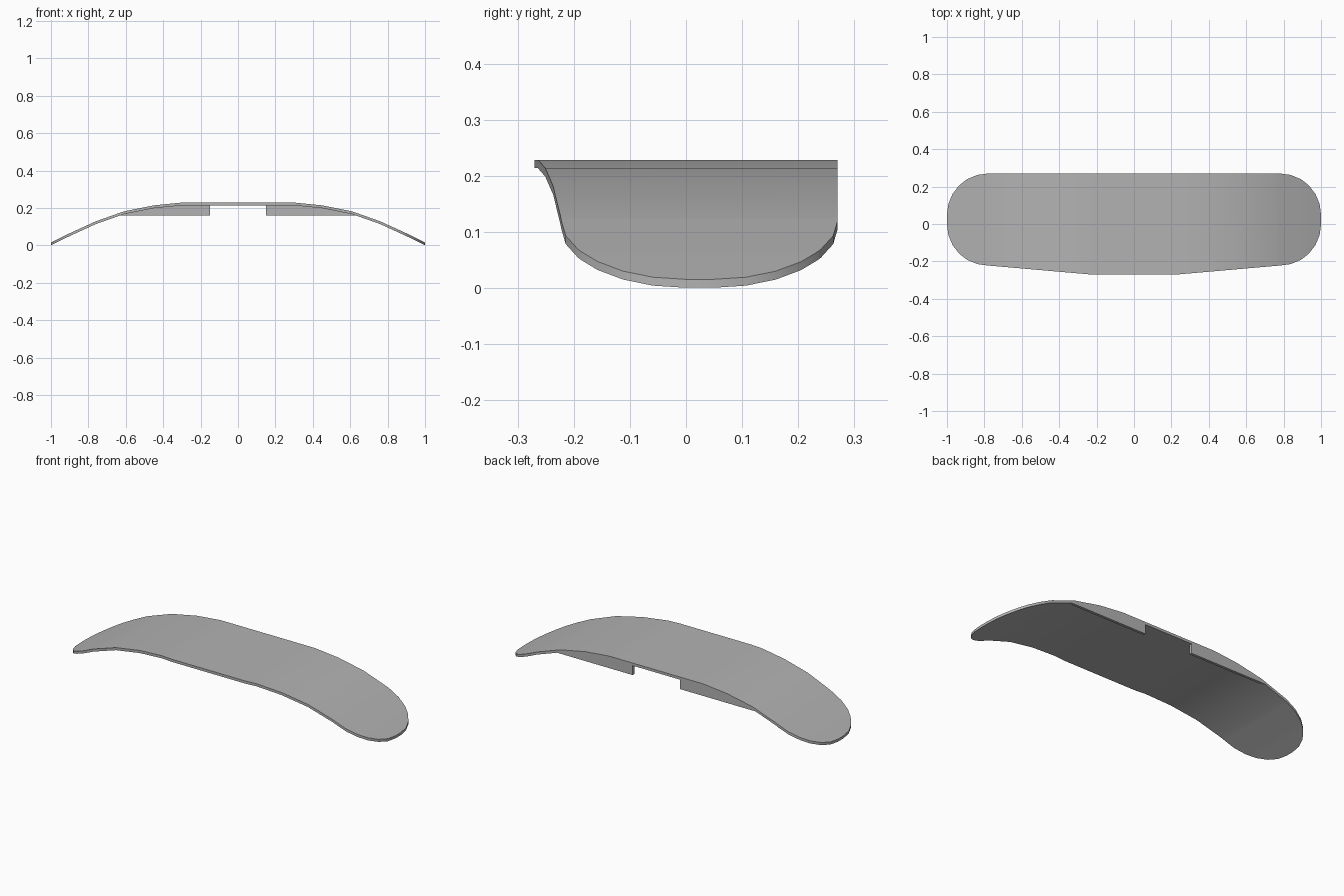
import bpy, bmesh, math

cube = bpy.data.objects.get("Cube")
if cube:
    bpy.data.objects.remove(cube, do_unlink=True)

# Plain grey material
grey = bpy.data.materials.new("grey")
grey.use_nodes = True
colour = (0.45, 0.45, 0.45, 1)
grey.diffuse_color = colour
grey.node_tree.nodes["Principled BSDF"].inputs["Base Color"].default_value = colour

ARCH = [(0, 0.229), (0.3, 0.229), (0.45, 0.214), (0.61, 0.182),
        (0.76, 0.129), (0.9, 0.065), (1, 0.016)]
THICK = 0.015
RADIUS = 0.22
CORNER = 1 - RADIUS
BACK, FRONT_MID, FRONT_END = 0.27, -0.27, -0.222


def arch_z(x):
    """Height of the top surface at distance x from the middle."""
    for (x0, z0), (x1, z1) in zip(ARCH, ARCH[1:]):
        if x <= x1:
            return z0 + (z1 - z0) * (x - x0) / (x1 - x0)
    return ARCH[-1][1]


def outline(x):
    """Front and back edge at distance x from the middle."""
    taper = min(max((x - 0.23) / (CORNER - 0.23), 0), 1)
    front = FRONT_MID + (FRONT_END - FRONT_MID) * taper
    inset = 0
    if x > CORNER:
        inset = RADIUS - math.sqrt(max(RADIUS ** 2 - (x - CORNER) ** 2, 0))
    return front + inset, BACK - inset


def strip(name, sections):
    """Join four-cornered sections into a closed solid."""
    bm = bmesh.new()
    rings = [[bm.verts.new(p) for p in s] for s in sections]
    for a, b in zip(rings, rings[1:]):
        for i in range(4):
            j = (i + 1) % 4
            bm.faces.new((a[i], a[j], b[j], b[i]))
    bm.faces.new(rings[0])
    bm.faces.new(rings[-1])
    bmesh.ops.remove_doubles(bm, verts=bm.verts, dist=0.0001)
    bmesh.ops.recalc_face_normals(bm, faces=bm.faces)
    mesh = bpy.data.meshes.new(name)
    bm.to_mesh(mesh)
    bm.free()
    mesh.materials.append(grey)
    obj = bpy.data.objects.new(name, mesh)
    bpy.context.collection.objects.link(obj)
    bpy.ops.object.select_all(action='DESELECT')
    obj.select_set(True)
    bpy.context.view_layer.objects.active = obj
    bpy.ops.object.shade_smooth_by_angle(angle=math.radians(30))
    return obj


# Arched panel with rounded ends
half = {0.23, CORNER} | {x for x, z in ARCH[1:]}
half |= {CORNER + RADIUS * math.sin(math.radians(a)) for a in range(15, 90, 15)}
half = sorted(half)
panel = []
for x in [-h for h in reversed(half)] + half:
    front, back = outline(abs(x))
    top = arch_z(abs(x))
    low = max(top - THICK, 0)
    panel.append([(x, front, low), (x, back, low), (x, back, top), (x, front, top)])
strip("arched_panel", panel)

# Two thin flaps under the back edge
FLAP_Z = 0.16
for side, name in ((1, "left_flap"), (-1, "right_flap")):
    flap = []
    for x in (0.15, 0.3, 0.45, 0.61, 0.645):
        top = max(arch_z(x) - THICK, FLAP_Z + 0.001)
        flap.append([(side * x, BACK - 0.015, FLAP_Z), (side * x, BACK, FLAP_Z),
                     (side * x, BACK, top), (side * x, BACK - 0.015, top)])
    strip(name, flap)
